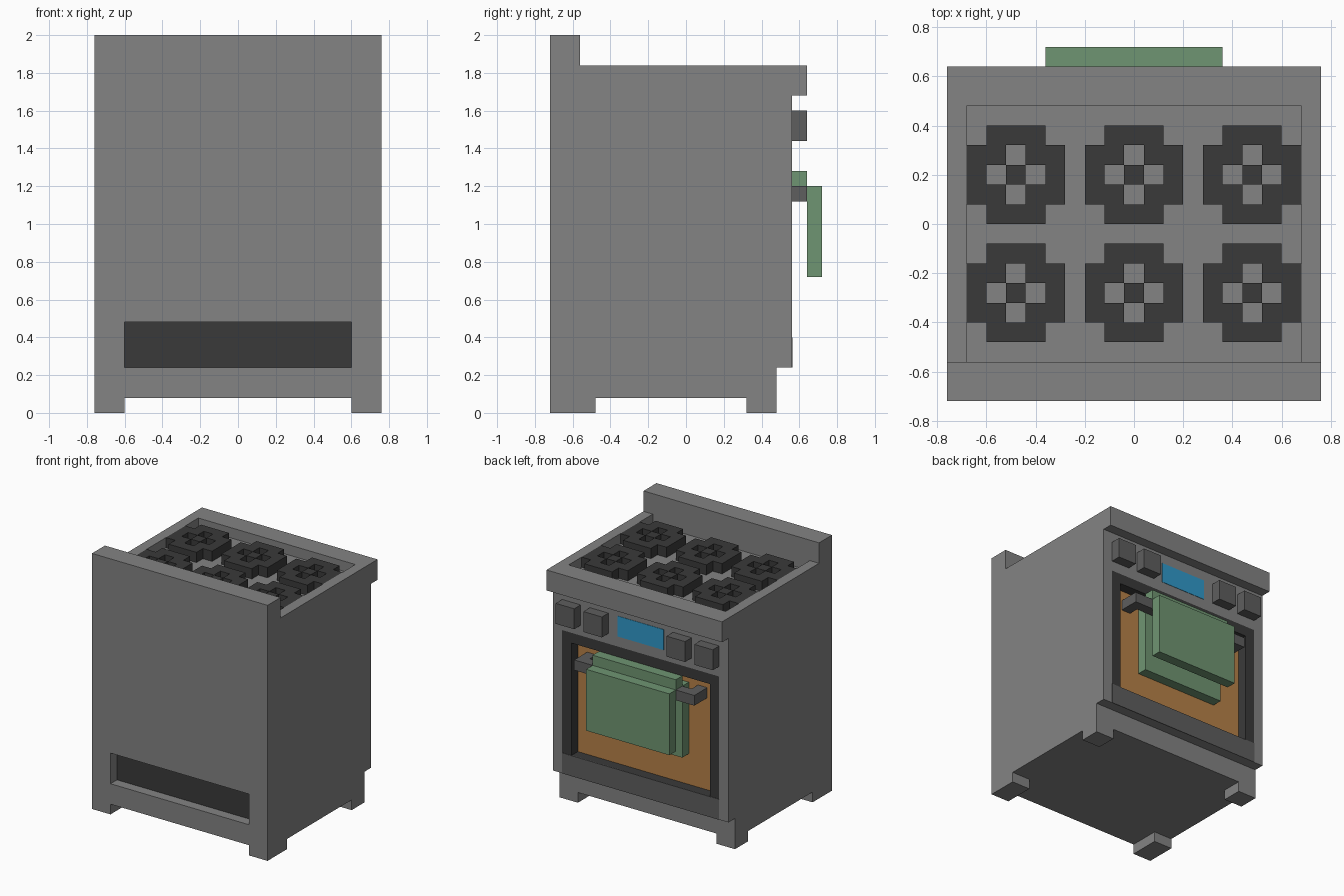
import bpy, bmesh

if "Cube" in bpy.data.objects:
    bpy.data.objects.remove(bpy.data.objects["Cube"])


def material(name, rgb):
    m = bpy.data.materials.new(name)
    m.diffuse_color = (*rgb, 1)
    m.use_nodes = True
    m.node_tree.nodes["Principled BSDF"].inputs["Base Color"].default_value = m.diffuse_color
    return m


STEEL = material("steel_grey", (0.227, 0.227, 0.227))
KNOB = material("knob_grey", (0.112, 0.112, 0.112))
IRON = material("iron_dark", (0.042, 0.042, 0.042))
GLASS = material("warm_glass", (0.47, 0.222, 0.065))
BLUE = material("display_blue", (0.03, 0.32, 0.59))
CLOTH = material("towel_green", (0.159, 0.301, 0.168))


def finish(name, bm, *mats):
    bmesh.ops.recalc_face_normals(bm, faces=bm.faces)
    me = bpy.data.meshes.new(name)
    bm.to_mesh(me)
    bm.free()
    for m in mats:
        me.materials.append(m)
    ob = bpy.data.objects.new(name, me)
    bpy.context.collection.objects.link(ob)
    return ob


def box(name, x, y, z, mat=None):
    bm = bmesh.new()
    cube = bmesh.ops.create_cube(bm, size=1)
    for v in cube["verts"]:
        v.co = [(r[0] + r[1]) / 2 + c * (r[1] - r[0]) for c, r in zip(v.co, (x, y, z))]
    return finish(name, bm, *([mat] if mat else []))


def mirrored(name, x, y, z, mat):
    box(name + "_right", x, y, z, mat)
    box(name + "_left", (-x[1], -x[0]), y, z, mat)


# Body: side profile extruded across the width
profile = [(-0.72, 0.08), (0.48, 0.08), (0.48, 0.24), (0.56, 0.24),
           (0.56, 1.68), (0.64, 1.68), (0.64, 1.84), (-0.72, 1.84)]
bm = bmesh.new()
face = bm.faces.new([bm.verts.new((-0.76, y, z)) for y, z in profile])
ext = bmesh.ops.extrude_face_region(bm, geom=[face])
for v in ext["geom"]:
    if isinstance(v, bmesh.types.BMVert):
        v.co.x = 0.76
body = finish("body", bm, STEEL, IRON, GLASS)

# Recesses: cooktop well, back vent, oven window
cutters = [box("cooktop_cutter", (-0.68, 0.68), (-0.56, 0.48), (1.76, 2.0)),
           box("vent_cutter", (-0.6, 0.6), (-0.9, -0.64), (0.24, 0.48)),
           box("window_cutter", (-0.68, 0.68), (0.48, 0.8), (0.4, 1.36))]
for c in cutters:
    c.hide_render = True
    mod = body.modifiers.new(c.name, "BOOLEAN")
    mod.operation = "DIFFERENCE"
    mod.solver = "EXACT"
    mod.object = c
bpy.context.view_layer.update()
deps = bpy.context.evaluated_depsgraph_get()
cut_mesh = bpy.data.meshes.new_from_object(body.evaluated_get(deps))
body.modifiers.clear()
body.data = cut_mesh
for c in cutters:
    bpy.data.objects.remove(c)
cut_mesh.materials.clear()
for m in (STEEL, IRON, GLASS):
    cut_mesh.materials.append(m)
for p in cut_mesh.polygons:
    c, n = p.center, p.normal
    p.material_index = 0
    if n.y < -0.9 and abs(c.y + 0.64) < 0.01:      # vent back
        p.material_index = 1
    elif n.y > 0.9 and abs(c.y - 0.48) < 0.01 and 0.4 < c.z < 1.36:   # oven glass
        p.material_index = 2
    elif n.z > 0.9 and abs(c.z - 0.4) < 0.01:      # window sill
        p.material_index = 1

# Upstand and feet
box("upstand", (-0.76, 0.76), (-0.72, -0.56), (1.84, 2.0), STEEL)
mirrored("back_foot", (0.6, 0.76), (-0.72, -0.48), (0, 0.08), STEEL)
mirrored("front_foot", (0.6, 0.76), (0.32, 0.48), (0, 0.08), STEEL)

# Oven window frame, drawer panel and display
mirrored("window_frame_side", (0.6, 0.68), (0.48, 0.56), (0.4, 1.36), IRON)
box("window_frame_top", (-0.6, 0.6), (0.48, 0.56), (1.28, 1.36), IRON)
box("drawer_panel", (-0.68, 0.68), (0.555, 0.563), (0.24, 0.4), KNOB)
box("display", (-0.2, 0.2), (0.555, 0.563), (1.44, 1.6), BLUE)

# Knobs
for i, x in enumerate((0.28, 0.52)):
    mirrored(f"knob_{i}", (x, x + 0.16), (0.56, 0.64), (1.44, 1.6), KNOB)

# Door handle
box("handle_bar", (-0.52, 0.52), (0.56, 0.64), (1.12, 1.2), KNOB)
mirrored("handle_bracket", (0.44, 0.52), (0.48, 0.56), (1.12, 1.2), KNOB)

# Towel hung over the handle
W = (-0.36, 0.36)
box("towel_front", W, (0.64, 0.72), (0.72, 1.2), CLOTH)
box("towel_fold", W, (0.56, 0.64), (1.2, 1.28), CLOTH)
box("towel_back", W, (0.48, 0.56), (0.64, 1.2), CLOTH)

# Burner grates: a five by five pattern of blocks, outer faces only
PATTERN = [".###.", "##.##", "#.#.#", "##.##", ".###."]
CELLS = {(i, j) for j in range(5) for i in range(5) if PATTERN[j][i] == "#"}


def grate(name, cx, cy, s=0.08, z0=1.76, z1=1.84):
    bm = bmesh.new()

    def quad(*pts):
        bm.faces.new([bm.verts.new((cx + (a - 2.5) * s, cy + (b - 2.5) * s, z)) for a, b, z in pts])

    for i, j in CELLS:
        ring = [(i, j), (i + 1, j), (i + 1, j + 1), (i, j + 1)]
        quad(*[(a, b, z1) for a, b in ring])
        quad(*[(a, b, z0) for a, b in reversed(ring)])
        for k, (di, dj) in enumerate([(0, -1), (1, 0), (0, 1), (-1, 0)]):
            if (i + di, j + dj) not in CELLS:
                (a, b), (c, d) = ring[k], ring[(k + 1) % 4]
                quad((a, b, z0), (c, d, z0), (c, d, z1), (a, b, z1))
    bmesh.ops.remove_doubles(bm, verts=bm.verts, dist=0.0001)
    finish(name, bm, IRON)


for r, cy in enumerate((-0.28, 0.2)):
    for c, cx in enumerate((-0.48, 0, 0.48)):
        grate(f"burner_grate_{r}_{c}", cx, cy)
